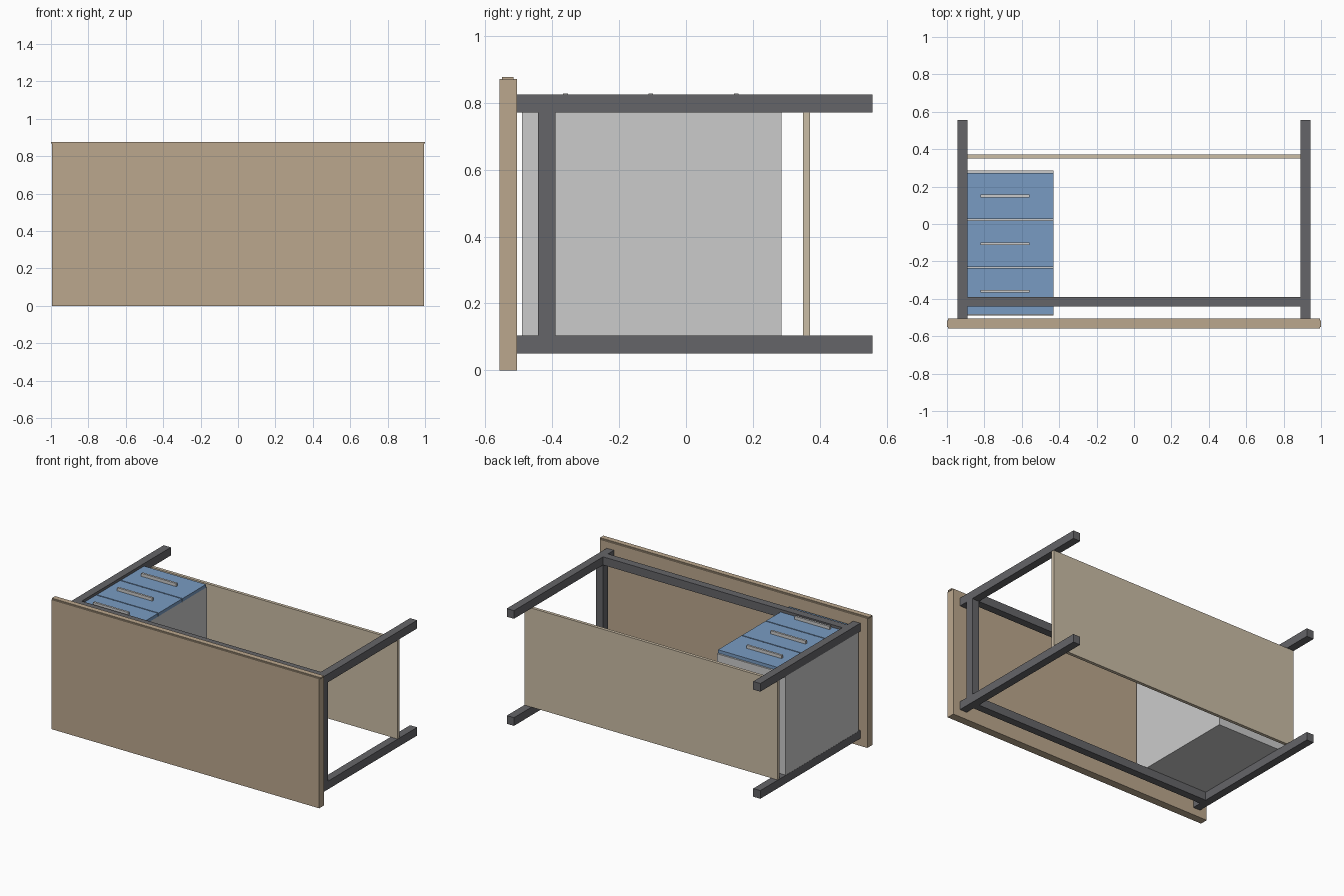
import bpy

if "Cube" in bpy.data.objects:
    bpy.data.objects.remove(bpy.data.objects["Cube"])


def material(name, rgb):
    m = bpy.data.materials.new(name)
    m.diffuse_color = (*rgb, 1)
    m.use_nodes = True
    m.node_tree.nodes["Principled BSDF"].inputs["Base Color"].default_value = m.diffuse_color
    return m


wood = material("wood", (0.50, 0.39, 0.27))
pale_wood = material("pale_wood", (0.60, 0.51, 0.38))
dark_metal = material("dark_metal", (0.13, 0.13, 0.14))
blue = material("blue", (0.19, 0.33, 0.54))


def box(name, x, y, z, mat=None):
    """Box from (min, max) ranges on each axis."""
    bpy.ops.mesh.primitive_cube_add(size=1, location=[sum(r) / 2 for r in (x, y, z)])
    ob = bpy.context.object
    ob.name = name
    ob.scale = [r[1] - r[0] for r in (x, y, z)]
    bpy.ops.object.transform_apply(location=False, rotation=False, scale=True)
    if mat:
        ob.data.materials.append(mat)
    return ob


# Desk lying on its back edge: the top faces the front
box("desk_top", (-0.995, 0.995), (-0.558, -0.505), (0, 0.871), wood)
box("top_edge_strip", (-1, 1), (-0.55, -0.515), (0.868, 0.877), wood)

# Four legs and the rails joining them
levels = {"lower": (0.05, 0.105), "upper": (0.77, 0.825)}
for level, z in levels.items():
    for side, x in (("left", (-0.943, -0.89)), ("right", (0.89, 0.943))):
        box(f"{side}_{level}_leg", x, (-0.505, 0.557), z, dark_metal)
    box(f"{level}_long_rail", (-0.89, 0.89), (-0.442, -0.39), z, dark_metal)
for side, x in (("left", (-0.94, -0.89)), ("right", (0.89, 0.943))):
    box(f"{side}_short_rail", x, (-0.442, -0.39), (0.105, 0.77), dark_metal)

# Thin board spanning the legs
box("lower_board", (-0.941, 0.941), (0.35, 0.371), (0.105, 0.771), pale_wood)

# Drawer cabinet with three fronts and bar handles
box("cabinet", (-0.942, -0.43), (-0.49, 0.286), (0.105, 0.785))
for i in range(3):
    y = -0.36 + i * 0.255
    box(f"drawer_front_{i + 1}", (-0.935, -0.43), (y - 0.124, y + 0.124), (0.78, 0.807), blue)
    box(f"drawer_handle_{i + 1}", (-0.82, -0.56), (y - 0.007, y + 0.007), (0.805, 0.828))
